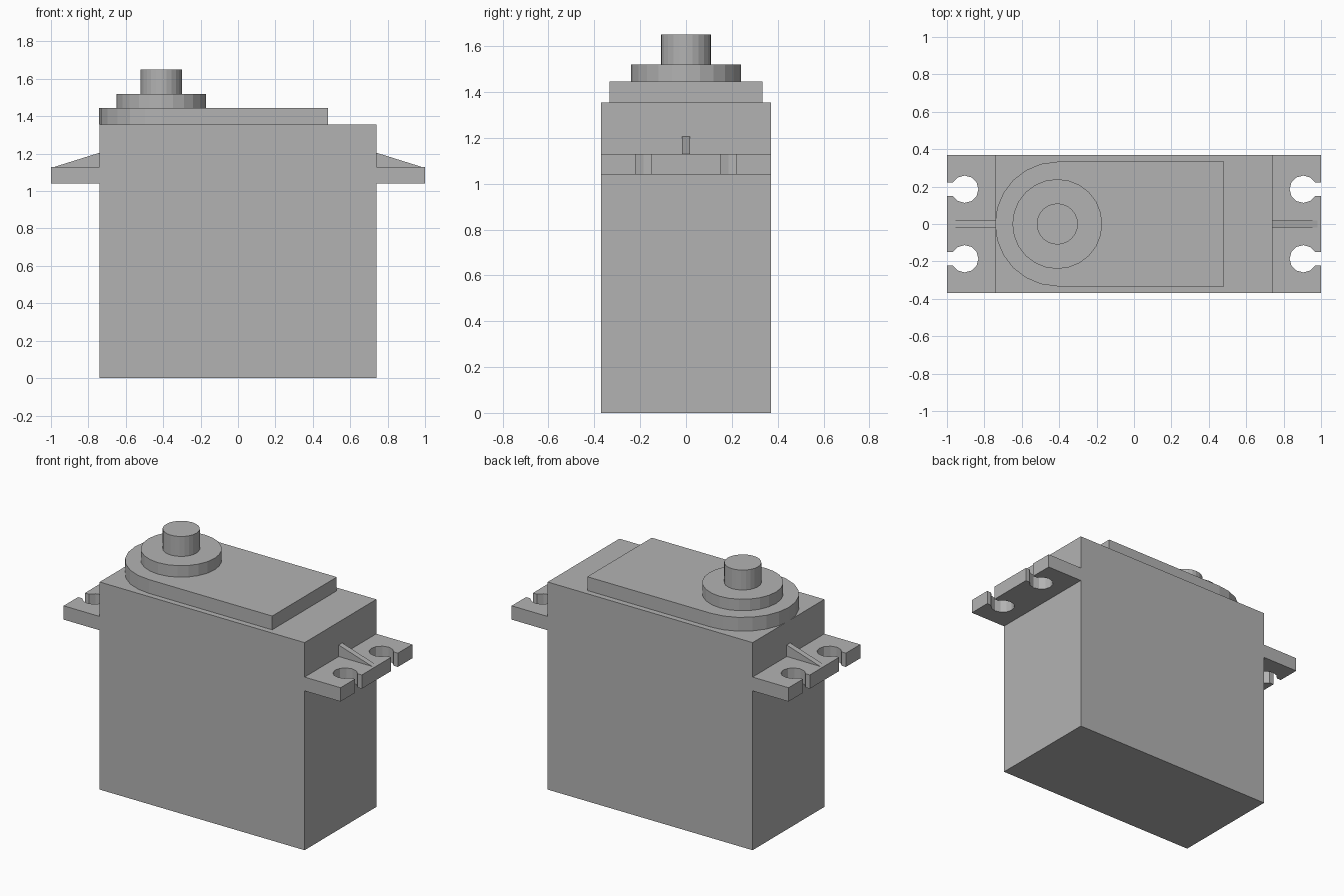
import bpy, bmesh
from math import sin, cos, pi, asin
from mathutils import Vector

if "Cube" in bpy.data.objects:
    bpy.data.objects.remove(bpy.data.objects["Cube"], do_unlink=True)

GREY = (0.45, 0.45, 0.45, 1)
mat = bpy.data.materials.new("grey plastic")
mat.use_nodes = True
mat.diffuse_color = GREY
mat.node_tree.nodes["Principled BSDF"].inputs["Base Color"].default_value = GREY


def prism(name, points, offset):
    """Extrude a closed planar outline along an offset vector."""
    bm = bmesh.new()
    face = bm.faces.new([bm.verts.new(p) for p in points])
    new = bmesh.ops.extrude_face_region(bm, geom=[face], use_keep_orig=True)
    verts = [g for g in new["geom"] if isinstance(g, bmesh.types.BMVert)]
    bmesh.ops.translate(bm, verts=verts, vec=Vector(offset))
    bmesh.ops.recalc_face_normals(bm, faces=bm.faces)
    mesh = bpy.data.meshes.new(name)
    bm.to_mesh(mesh)
    bm.free()
    mesh.materials.append(mat)
    obj = bpy.data.objects.new(name, mesh)
    bpy.context.collection.objects.link(obj)
    return obj


def arc(cx, cy, z, r, start, end, steps):
    return [(cx + r * cos(a), cy + r * sin(a), z)
            for a in (start + (end - start) * i / steps for i in range(steps + 1))]


def disc(name, z0, z1, r):
    prism(name, arc(SHAFT_X, 0, z0, r, 0, 2 * pi, 24)[:-1], (0, 0, z1 - z0))


SHAFT_X = -0.41
W, D = 0.74, 0.37
BODY_TOP, PLATE_TOP, COLLAR_TOP, SHAFT_TOP = 1.355, 1.445, 1.52, 1.65

# Main case
prism("case", [(-W, -D, 0), (W, -D, 0), (W, D, 0), (-W, D, 0)], (0, 0, BODY_TOP))

# Raised lid with one rounded end
R = 0.333
lid = arc(SHAFT_X, 0, BODY_TOP, R, pi / 2, 3 * pi / 2, 12)
lid += [(0.48, -R, BODY_TOP), (0.48, R, BODY_TOP)]
prism("gear_lid", lid, (0, 0, PLATE_TOP - BODY_TOP))

# Output collar and shaft
disc("collar", PLATE_TOP, COLLAR_TOP, 0.24)
disc("output_shaft", COLLAR_TOP, SHAFT_TOP, 0.11)

# Mounting ears with open keyhole slots, and a stiffening rib on each
EAR_Z, EAR_TOP = 1.04, 1.13
HOLE_R, SLOT = 0.073, 0.035
mouth = asin(SLOT / HOLE_R)
for side, s in (("left", 1), ("right", -1)):
    outline = [(W, D, EAR_Z), (W, -D, EAR_Z), (1, -D, EAR_Z)]
    for cy in (-0.186, 0.186):
        outline.append((1, cy - SLOT, EAR_Z))
        outline += arc(0.905, cy, EAR_Z, HOLE_R, 2 * pi - mouth, mouth, 10)
        outline.append((1, cy + SLOT, EAR_Z))
    outline.append((1, D, EAR_Z))
    prism(side + "_ear", [(s * x, y, z) for x, y, z in outline],
          (0, 0, EAR_TOP - EAR_Z))
    rib = [(W, EAR_TOP), (0.98, EAR_TOP), (W, 1.205)]
    prism(side + "_rib", [(s * x, -0.018, z) for x, z in rib], (0, 0.036, 0))
